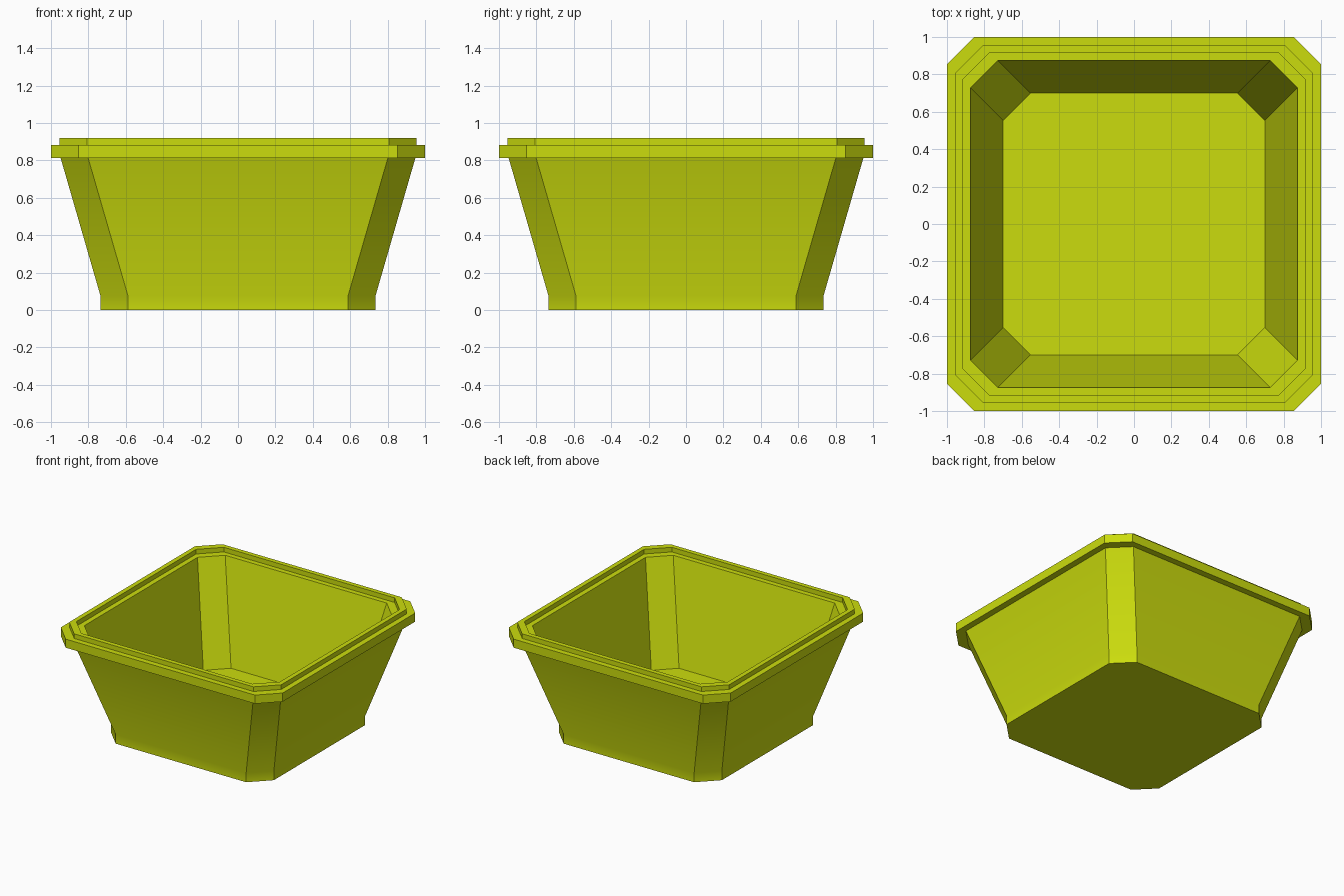
import bpy, bmesh, math

if "Cube" in bpy.data.objects:
    bpy.data.objects.remove(bpy.data.objects["Cube"])

CHAMFER = 0.147

# Wall cross-section (half width, height): outside bottom, up over the rim, down to the floor
PROFILE = [
    (0.735, 0.0), (0.735, 0.075),      # foot
    (0.948, 0.812), (1.0, 0.812),      # flared wall, underside of rim
    (1.0, 0.882), (0.955, 0.882),      # rim band and ledge
    (0.955, 0.92), (0.917, 0.92),      # raised lip
    (0.917, 0.882), (0.875, 0.882),    # inner ledge
    (0.70, 0.075),                     # inner wall down to the floor
]


def ring(bm, r, z):
    """Square ring with cut corners."""
    f = r - CHAMFER
    pts = [(f, -r), (r, -f), (r, f), (f, r), (-f, r), (-r, f), (-r, -f), (-f, -r)]
    return [bm.verts.new((x, y, z)) for x, y in pts]


# Planter body: rings bridged into one closed shell
bm = bmesh.new()
rings = [ring(bm, r, z) for r, z in PROFILE]
for a, b in zip(rings, rings[1:]):
    for i in range(8):
        j = (i + 1) % 8
        bm.faces.new((a[i], a[j], b[j], b[i]))
bm.faces.new(rings[0][::-1])   # underside
bm.faces.new(rings[-1])        # inside floor
bmesh.ops.recalc_face_normals(bm, faces=bm.faces)
mesh = bpy.data.meshes.new("planter_pot")
bm.to_mesh(mesh)
bm.free()
pot = bpy.data.objects.new("planter_pot", mesh)
bpy.context.collection.objects.link(pot)

# Lime material
mat = bpy.data.materials.new("lime")
mat.diffuse_color = (0.60, 0.72, 0.004, 1)
mat.use_nodes = True
mat.node_tree.nodes["Principled BSDF"].inputs["Base Color"].default_value = mat.diffuse_color
mesh.materials.append(mat)

# Soft foot bend, crisp corners
bpy.context.view_layer.objects.active = pot
pot.select_set(True)
bpy.ops.object.shade_smooth_by_angle(angle=math.radians(30))
